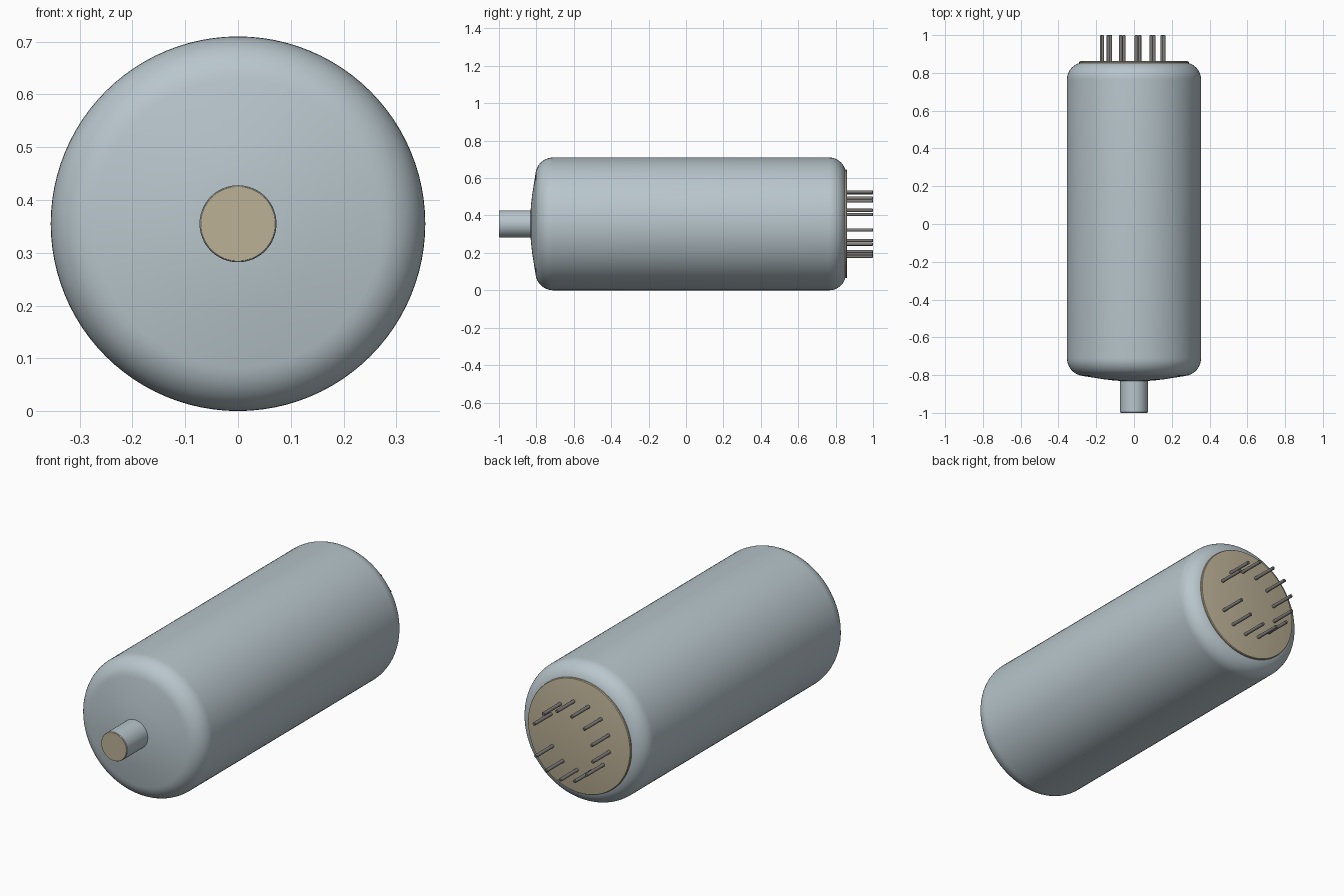
import bpy
import bmesh
import math

cube = bpy.data.objects.get("Cube")
if cube:
    bpy.data.objects.remove(cube, do_unlink=True)

AXIS_Z = 0.355   # height of the tube axis
R = 0.355        # envelope radius


def srgb(*rgb):
    return tuple(((c / 255 + 0.055) / 1.055) ** 2.4 for c in rgb) + (1.0,)


def material(name, color):
    m = bpy.data.materials.new(name)
    m.use_nodes = True
    m.diffuse_color = color
    m.node_tree.nodes["Principled BSDF"].inputs["Base Color"].default_value = color
    return m


GLASS = material("grey_glass", srgb(184, 198, 204))
TAN = material("tan_base", srgb(188, 177, 150))
METAL = material("pin_metal", srgb(128, 126, 124))


def lathe(name, profile, mat, segments, cx=0.0, cz=AXIS_Z):
    """Closed solid of revolution about y from (radius, y) points, with flat end caps."""
    bm = bmesh.new()
    rings = []
    for r, y in profile:
        angles = [2 * math.pi * i / segments for i in range(segments)]
        rings.append([bm.verts.new((cx + r * math.cos(a), y, cz + r * math.sin(a)))
                      for a in angles])
    for a, b in zip(rings, rings[1:]):
        for i in range(segments):
            j = (i + 1) % segments
            bm.faces.new((a[i], a[j], b[j], b[i]))
    bm.faces.new(rings[0])
    bm.faces.new(rings[-1])
    bmesh.ops.recalc_face_normals(bm, faces=bm.faces)
    mesh = bpy.data.meshes.new(name)
    bm.to_mesh(mesh)
    bm.free()
    mesh.materials.append(mat)
    obj = bpy.data.objects.new(name, mesh)
    bpy.context.collection.objects.link(obj)
    bpy.ops.object.select_all(action='DESELECT')
    obj.select_set(True)
    bpy.context.view_layer.objects.active = obj
    bpy.ops.object.shade_smooth_by_angle(angle=math.radians(35))
    return obj


def arc(cr, cy, rad, a0, a1, steps=10):
    """Fillet points in the (radius, y) plane, angles in degrees."""
    angles = [math.radians(a0 + (a1 - a0) * i / steps) for i in range(steps + 1)]
    return [(cr + rad * math.cos(a), cy + rad * math.sin(a)) for a in angles]


# Glass envelope: slightly domed front, rounded shoulders, flat back
envelope = [(0.05, -0.832), (0.10, -0.829), (0.16, -0.822), (0.21, -0.814)]
envelope += arc(R - 0.095, -0.71, 0.095, -82, 0)
envelope += arc(R - 0.09, 0.765, 0.09, 0, 75)
envelope += [(0.284, 0.853)]
lathe("glass_envelope", envelope, GLASS, 96)

# Front stem with its tan end face
lathe("front_stem", [(0.073, -0.82), (0.073, -0.996), (0.0715, -0.998)], GLASS, 64)
lathe("stem_end", [(0.071, -0.997), (0.071, -0.9995), (0.0705, -1.0)], TAN, 64)

# Back base plate with a softened rim
lathe("base_plate", [(0.290, 0.845), (0.290, 0.857), (0.287, 0.861), (0.283, 0.862)], TAN, 96)

# Ring of twelve pins on thirteen slots; slot 0, on the left side, stays empty
PIN_R, CIRCLE_R, GAP = 0.0085, 0.174, math.radians(-3)
for k in range(1, 13):
    a = GAP + 2 * math.pi * k / 13
    lathe(f"pin_{k}", [(PIN_R, 0.85), (PIN_R, 0.997), (PIN_R - 0.003, 1.0)], METAL, 16,
          CIRCLE_R * math.cos(a), AXIS_Z + CIRCLE_R * math.sin(a))
